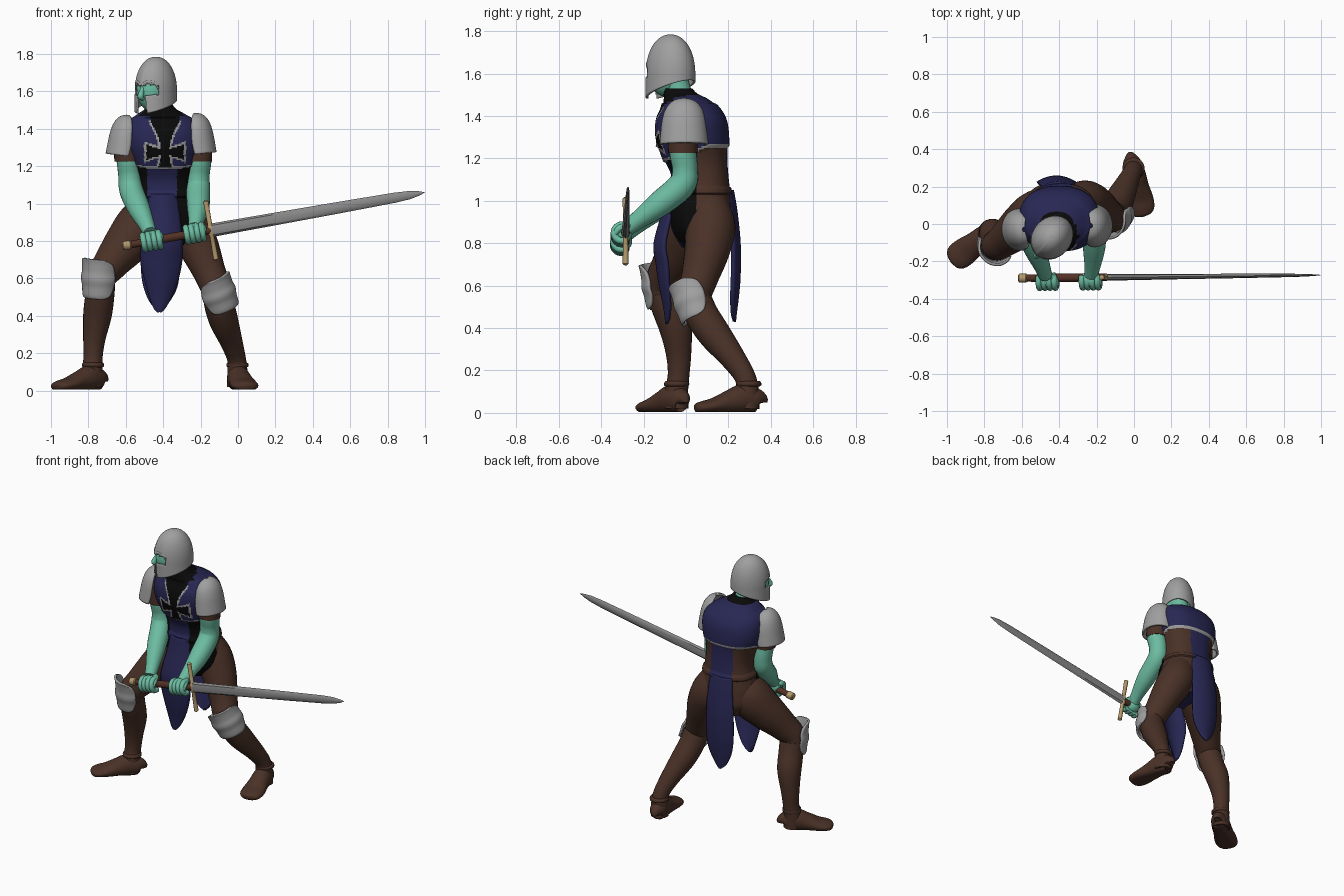
import bpy, bmesh, math
from mathutils import Vector, Matrix

if "Cube" in bpy.data.objects:
    bpy.data.objects.remove(bpy.data.objects["Cube"])
MATS = {}
for name, c in {"navy_cloth": (.021, .02, .088), "brown_leather": (.068, .031, .02), "black_cloth": (.003, .003, .003),
                "teal_skin": (.15, .5, .36), "steel": (.35, .35, .35), "blade_steel": (.25, .25, .25),
                "tan_brass": (.45, .32, .15), "grip_brown": (.085, .03, .018)}.items():
    MATS[name] = bpy.data.materials.new(name)
    MATS[name].diffuse_color = (*c, 1)

def make(name, bm, mats, rule=None, solid=0, angle=50):
    """Turn a bmesh into a smooth-shaded object, colouring faces by an optional rule."""
    bmesh.ops.recalc_face_normals(bm, faces=bm.faces[:])
    if rule:
        for f in bm.faces:
            f.material_index = mats.index(rule(f.calc_center_median()))
    me = bpy.data.meshes.new(name)
    bm.to_mesh(me)
    ob = bpy.data.objects.new(name, me)
    bpy.context.collection.objects.link(ob)
    for k in mats:
        me.materials.append(MATS[k])
    if solid:
        md = ob.modifiers.new("thickness", 'SOLIDIFY')
        md.thickness, md.offset = solid, 0
    bpy.ops.object.select_all(action='DESELECT')
    ob.select_set(True)
    bpy.context.view_layer.objects.active = ob
    bpy.ops.object.shade_smooth_by_angle(angle=math.radians(angle))

def smooth_keys(keys, sub):
    """Catmull-Rom interpolation of tuples."""
    out, n = [], len(keys)
    for i in range(n - 1):
        p = [keys[max(0, min(n - 1, i + k))] for k in (-1, 0, 1, 2)]
        for t in (s / sub for s in range(sub)):
            out.append(tuple(.5 * (2 * b + (c - a) * t + (2 * a - 5 * b + 4 * c - d) * t * t
                                   + (3 * b - a - 3 * c + d) * t ** 3) for a, b, c, d in zip(*p)))
    return out + [keys[-1]]

def skin(rows, closed=True, cap=True):
    """Quads between rows of points, with end caps on closed rows."""
    bm = bmesh.new()
    vr = [[bm.verts.new(p) for p in r] for r in rows]
    n = len(vr[0])
    for a, b in zip(vr, vr[1:]):
        for i in range(n if closed else n - 1):
            bm.faces.new((a[i], a[(i + 1) % n], b[(i + 1) % n], b[i]))
    if closed and cap:
        bm.faces.new(vr[0])
        bm.faces.new(vr[-1])
    return bm

def tube(name, keys, mat, ref=(0, 1, 0), n=24, sub=6, angle=50):
    """Limb through (x, y, z, radius[, second radius]) keys; kept above the floor."""
    ks = smooth_keys([k if len(k) == 5 else (*k, k[3]) for k in keys], sub)
    rows = []
    for i, k in enumerate(ks):
        t = (Vector(ks[min(len(ks) - 1, i + 1)][:3]) - Vector(ks[max(0, i - 1)][:3])).normalized()
        side = t.cross(Vector(ref)).normalized()
        up = side.cross(t)
        ring = [Vector(k[:3]) + side * k[3] * math.cos(q) + up * k[4] * math.sin(q)
                for q in (2 * math.pi * j / n for j in range(n))]
        rows.append([(p.x, p.y, max(p.z, .005)) for p in ring])
    make(name, skin(rows), [mat], angle=angle)

def plate(name, c, fwd, up, rows, spread, wide=1):
    """Curved armour plate: rows of (height, radius, angular width factor)."""
    up = Vector(up).normalized()
    side = Vector(fwd).cross(up).normalized()
    f = up.cross(side)
    make(name, skin([[Vector(c) + up * h + r * (f * math.cos(q) + side * math.sin(q) * wide)
                      for q in (math.radians(spread) * w * (i / 12 - 1) for i in range(25))]
                     for h, r, w in smooth_keys(rows, 4)], False), ["steel"], solid=.014)

def ellipsoid(name, c, r, mat, rot=0):
    bm = bmesh.new()
    bmesh.ops.create_uvsphere(bm, u_segments=24, v_segments=16, radius=1)
    bm.transform(Matrix.Translation(c) @ Matrix.Rotation(rot, 4, 'Z') @ Matrix.Diagonal((*r, 1)))
    make(name, bm, [mat])

# Torso: one loft, coloured by rule into surcoat, cross, trim, jerkin and collar
TORSO = [(.78, -.39, .09, .12, .11), (.86, -.39, .08, .19, .145), (.95, -.39, .07, .195, .15),
         (1.03, -.39, .07, .175, .14), (1.12, -.39, .065, .16, .135), (1.2, -.395, .045, .17, .15),
         (1.3, -.40, .03, .2, .166), (1.38, -.40, .025, .205, .16), (1.44, -.405, .02, .18, .132),
         (1.48, -.41, 0, .125, .105), (1.505, -.415, -.025, .085, .08), (1.53, -.42, -.035, .07, .065)]
def hem(y):
    return 1.185 + .065 * min(1, max(0, (y + .1) / .2))

def torso_colour(p):
    u, v, h = p.x + .39, p.z - 1.275, hem(p.y)
    if p.z < h:
        if abs(p.x + .405) < .08:
            return "navy_cloth"
        return "black_cloth" if p.y < .05 else "brown_leather"
    if p.z > (1.5 if p.y > -.06 else 1.47):
        return "black_cloth"
    if p.y < 0 and -.085 < v:
        upper = .022 + 2.2 * v * v if v < .15 else .0715 + .2 * (v - .15)    # flared cross arms
        d = min(abs(u) - upper, max(abs(v) - .018 - 2.4 * u * u, abs(u) - .1))
        if d < 0:
            return "black_cloth"
        if d < .012 and v < .17:
            return "steel"
    return "steel" if p.z < h + .014 else "navy_cloth"

rows = []
for z, cx, cy, rx, ry in smooth_keys(TORSO, 12):
    ring = []
    for q in (2 * math.pi * i / 176 for i in range(176)):
        x, y = math.cos(q), math.sin(q)
        k = (abs(x) ** 2.4 + abs(y) ** 2.4) ** (-1 / 2.4)
        yy = cy + ry * y * k
        g = .008 if hem(yy) < z < 1.46 or 1.03 < z < 1.065 else 0      # raised surcoat and belt
        ring.append((cx + (rx + g) * x * k, yy + g * y, z))
    rows.append(ring)
make("torso", skin(rows), ["navy_cloth", "black_cloth", "brown_leather", "steel"], torso_colour)

# Hanging cloth panels, front and back
def cloth(name, keys, bend):
    make(name, skin([[(x + w * s / 6, y + bend * (w / .11) * (s / 6) ** 2, z) for s in range(-6, 7)]
                     for z, x, y, w in smooth_keys(keys, 6)], False), ["navy_cloth"], solid=.016)
cloth("front_cloth", [(1.05, -.40, -.085, .07), (.95, -.40, -.105, .085), (.8, -.405, -.145, .105), (.7, -.41, -.135, .108),
                      (.6, -.41, -.12, .088), (.5, -.415, -.1, .055), (.44, -.42, -.092, .025), (.42, -.42, -.09, .003)], .05)
cloth("back_cloth", [(1.05, -.41, .218, .08), (.95, -.41, .235, .09), (.8, -.415, .25, .1), (.65, -.415, .25, .1),
                     (.55, -.415, .242, .085), (.47, -.42, .232, .045), (.43, -.42, .228, .004)], -.035)

# Thighs, boots, feet and ankle straps
tube("right_thigh", [(-.43, .08, .98, .1), (-.51, .05, .89, .135), (-.60, -.01, .78, .12), (-.68, -.075, .68, .095),
                     (-.735, -.115, .6, .08), (-.745, -.1, .5, .07)], "brown_leather")
tube("left_thigh", [(-.31, .1, .98, .1), (-.265, .115, .88, .118), (-.21, .1, .77, .108), (-.155, .065, .64, .088),
                    (-.115, .035, .54, .08), (-.095, .06, .47, .07)], "brown_leather")
tube("right_boot", [(-.735, -.105, .57, .078), (-.74, -.085, .5, .078), (-.752, -.05, .4, .076), (-.768, -.035, .28, .06),
                    (-.775, -.035, .18, .051), (-.78, -.045, .1, .055), (-.78, -.045, .02, .056)], "brown_leather")
tube("left_boot", [(-.11, .045, .53, .078), (-.1, .075, .46, .08), (-.075, .135, .37, .077), (-.035, .22, .26, .06),
                   (-.008, .278, .17, .05), (-.003, .29, .1, .054), (-.003, .29, .02, .056)], "brown_leather")
FOOT = [(-.06, .045, .015, .03), (-.05, .055, .045, .055), (.02, .065, .06, .07), (.09, .05, .064, .056),
        (.16, .034, .074, .038), (.215, .026, .07, .03), (.245, .022, .048, .022), (.255, .02, .01, .008)]
for name, (hx, hy), (dx, dy) in (("right", (-.775, -.05), (-.8, -.6)), ("left", (-.003, .29), (.2, -.98))):
    tube(name + "_foot", [(hx + dx * s, hy + dy * s, z, a, b) for s, z, a, b in FOOT], "brown_leather", (0, 0, 1))
    tube(name + "_ankle_strap", [(hx, hy + .006, z, r) for z, r in ((.125, .05), (.13, .059), (.145, .058), (.15, .05))],
         "brown_leather", sub=2)

# Knee guards and pauldrons
KNEE = [(-.1, .08, .55), (-.085, .086, .85), (-.04, .09, 1), (0, .098, 1), (.04, .094, 1), (.085, .096, .85), (.11, .1, .5)]
plate("right_knee_guard", (-.735, -.106, .6), (-.5, -.85, .1), (.05, -.12, 1), KNEE, 80)
plate("left_knee_guard", (-.112, .045, .52), (.5, -.85, .1), (-.35, -.25, .9), [(h * .9, r, w) for h, r, w in KNEE], 85)
PAULDRON = [(-.115, .09, .95), (-.06, .086, 1), (0, .08, 1), (.05, .067, 1), (.085, .042, 1), (.098, .01, 1)]
plate("right_pauldron", (-.598, -.03, 1.37), (-1, -.1, 0), (.12, 0, 1), PAULDRON, 105, 1.18)
plate("left_pauldron", (-.222, -.01, 1.38), (1, -.05, 0), (-.1, 0, 1), PAULDRON, 105, 1.2)

# Sleeve bands and arms
for name, x in (("right_sleeve", -.592), ("left_sleeve", -.208)):
    tube(name, [(x, -.015, z, r) for z, r in ((1.4, .06), (1.35, .07), (1.26, .07), (1.225, .069))], "brown_leather")
tube("right_arm", [(-.6, -.01, 1.36, .062), (-.588, -.015, 1.24, .062), (-.58, -.005, 1.15, .06), (-.57, -.025, 1.07, .064),
                   (-.53, -.13, .975, .06), (-.49, -.23, .89, .043), (-.472, -.28, .845, .036)], "teal_skin", (1, 0, 0))
tube("left_arm", [(-.2, -.01, 1.36, .062), (-.205, -.015, 1.24, .064), (-.212, -.005, 1.15, .06), (-.213, -.02, 1.075, .064),
                  (-.213, -.125, .985, .06), (-.222, -.225, .91, .043), (-.23, -.275, .87, .036)], "teal_skin", (1, 0, 0))

# Sword along its own tilted axis
ORG, AX = Vector((-.145, -.285, .857)), Vector((1.143, .012, .203)).normalized()
def on_axis(s, h=0, y=0):
    return tuple(ORG + AX * s + Vector((-AX.z, 0, AX.x)) * h + Vector((0, y, 0)))

def bar(name, keys, mat, n=16):
    tube(name, [(*on_axis(s), a, b) for s, a, b in keys], mat, (0, 1, 0), n, 1, 35)
bar("blade", [(0, .036, .018), (.3, .034, .015), (.7, .031, .012), (1.0, .027, .009),
              (1.08, .022, .007), (1.13, .012, .004), (1.161, .001, .001)], "blade_steel", 8)
bar("grip", [(-.44, .019, .019), (-.22, .023, .023), (0, .02, .02)], "grip_brown")
bar("pommel", [(-.48, .018, .018), (-.474, .024, .024), (-.438, .024, .024), (-.43, .017, .017)], "tan_brass")
tube("crossguard", [(*on_axis(0, h), r) for h, r in ((-.163, .006), (-.157, .014), (-.03, .012), (-.02, .018),
     (.02, .018), (.03, .012), (.157, .014), (.163, .006))], "tan_brass", n=12, sub=1)

# Hands: palm, four curled fingers and a thumb around the grip
for side, s0 in (("right", -.322), ("left", -.088)):
    ellipsoid(side + "_palm", on_axis(s0, .008, -.012), (.054, .046, .046), "teal_skin")
    for k in range(4):
        arc = [(*on_axis(s0 - .042 + .028 * k, .04 * math.sin(q), .042 * math.cos(q) - .012), .0165)
               for q in (math.radians(60 + 45 * i) for i in range(6))]
        tube(f"{side}_finger_{k + 1}", arc, "teal_skin", AX, 10, 3)
    tube(side + "_thumb", [(*on_axis(s0 + .03, .04, .02), .02), (*on_axis(s0 + .05, .02, -.03), .017),
                           (*on_axis(s0 + .045, -.01, -.052), .012)], "teal_skin", AX, 10, 4)

# Neck, head and nose
tube("neck", [(-.42, -.02, 1.46, .062), (-.425, -.04, 1.54, .058), (-.43, -.06, 1.62, .06)], "teal_skin")
TURN = math.radians(-40)
HEAD = Matrix.Translation((-.439, -.073, 0)) @ Matrix.Rotation(TURN, 4, 'Z')
ellipsoid("head", HEAD @ Vector((0, -.022, 1.605)), (.085, .096, .115), "teal_skin", TURN)
tube("nose", [(*(HEAD @ Vector((0, y, z))), r) for y, z, r in ((-.105, 1.625, .01), (-.122, 1.59, .015),
     (-.126, 1.572, .017), (-.105, 1.56, .01))], "teal_skin", (1, 0, 0), 12)

# Helmet: domed shell with a T-shaped face opening
def shell(q, z):
    """Helmet surface at angle q from the front and height z."""
    r = max(0, 1 - (max(0, z - 1.59) / .19) ** 2.2) ** .47
    r *= (1 + .12 * max(0, 1.57 - z) * (1 - math.cos(q))) * (1 + .03 * math.exp(-(q / .13) ** 2))
    return Vector((.1 * r * math.sin(q), -.12 * r * math.cos(q), z))
rows = []
for t in (math.sin(i / 48 * math.pi / 2) for i in range(49)):
    lows = [(q, 1.525 - .045 * math.cos(q)) for q in (2 * math.pi * j / 128 - math.pi for j in range(128))]
    rows.append([shell(q, low + (1.7797 - low) * t) for q, low in lows])
bm = skin(rows, cap=False)
bm.faces.new([v for v in bm.verts if v.co.z > 1.7795])
def is_opening(p):
    eye = 1.582 < p.z < 1.638 - .2 * abs(abs(p.x) - .04) and abs(p.x) < .08
    return p.y < 0 and (eye or (p.z < 1.6 and abs(p.x) < .022 + .1 * (1.6 - p.z)))
bmesh.ops.delete(bm, geom=[f for f in bm.faces if is_opening(f.calc_center_median())], context='FACES')
bm.transform(HEAD)
make("helmet", bm, ["steel"], solid=.01)
# Raised brows over the eye slots
for sgn, name in ((1, "left_brow"), (-1, "right_brow")):
    pts = [HEAD @ shell(sgn * q, z) for q, z in ((.05, 1.63), (.2, 1.645), (.45, 1.652), (.75, 1.642), (.95, 1.605))]
    tube(name, [(*p, r) for p, r in zip(pts, (.006, .008, .008, .007, .003))], "steel", (0, 0, 1), 10, 4)

for m in bpy.data.materials:
    if m.users and not m.is_grease_pencil:
        m.use_nodes = True
        m.node_tree.nodes["Principled BSDF"].inputs["Base Color"].default_value = m.diffuse_color
